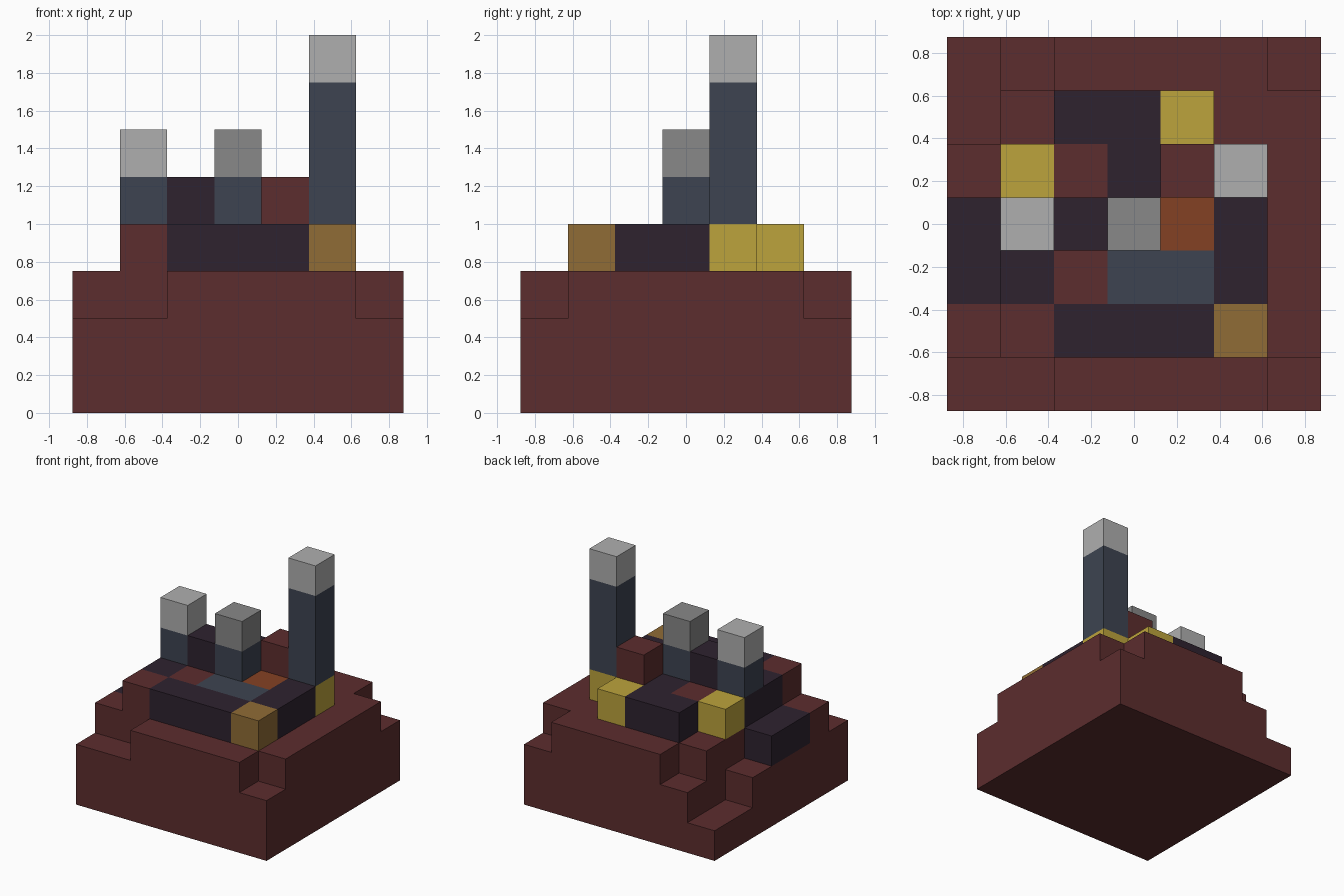
import bpy
import bmesh
from math import radians
from mathutils import Vector

cube = bpy.data.objects.get("Cube")
if cube:
    bpy.data.objects.remove(cube, do_unlink=True)

CELL = 0.25   # block size
N = 7         # blocks per side


def material(name, rgb):
    """Flat colour given as 8-bit sRGB, stored linear."""
    lin = [((c / 255 + 0.055) / 1.055) ** 2.4 for c in rgb]
    mat = bpy.data.materials.new(name)
    mat.use_nodes = True
    mat.diffuse_color = (*lin, 1)
    bsdf = mat.node_tree.nodes["Principled BSDF"]
    bsdf.inputs["Base Color"].default_value = (*lin, 1)
    bsdf.inputs["Roughness"].default_value = 0.9
    return mat


maroon = material("maroon", (92, 45, 46))
dark = material("dark_plum", (46, 34, 47))
slate = material("slate_blue", (61, 68, 81))
yellow = material("yellow", (188, 163, 60))
bronze = material("bronze", (144, 108, 54))
orange = material("burnt_orange", (132, 65, 35))
light_grey = material("light_grey", (175, 175, 175))
mid_grey = material("mid_grey", (136, 136, 136))

# Map letter -> part name and colour
PARTS = {
    "M": ("stepped_base", maroon),
    "D": ("dark_wall", dark),
    "T": ("pillars", slate),
    "P": ("pool", slate),
    "Y": ("yellow_blocks", yellow),
    "B": ("bronze_block", bronze),
    "O": ("orange_block", orange),
    "L": ("light_pillar_caps", light_grey),
    "K": ("middle_pillar_cap", mid_grey),
}

FULL, EMPTY = "M" * N, "." * N

# Layers from the ground up; each is seen from above with its back row first
LAYERS = [
    [FULL] * N,
    [".MMMMMM"] * 2 + [FULL] * 5,
    ["..MMMM.", ".MMMMMM", ".MMMMMM", "DMMMMMM", "DMMMMMM", FULL, "..MMMM."],
    [EMPTY, "..DDY..", ".YMDMY.", ".DDDOD.", ".DMPPD.", ".MDDDB.", EMPTY],
    [EMPTY, EMPTY, "....MT.", ".TDT..."],
    [EMPTY, EMPTY, ".....T.", ".L.K..."],
    [EMPTY, EMPTY, ".....T."],
    [EMPTY, EMPTY, ".....L."],
]

blocks = {
    (x, N - 1 - row, z): key
    for z, layer in enumerate(LAYERS)
    for row, line in enumerate(layer)
    for x, key in enumerate(line) if key != "."
}


def build_part(key, name, mat):
    """Join the blocks of one part, keeping only their outer faces."""
    bm = bmesh.new()
    for cell, k in blocks.items():
        if k != key:
            continue
        centre = Vector(cell) + Vector((0.5 - N / 2, 0.5 - N / 2, 0.5))
        for axis in range(3):
            for sign in (-1, 1):
                step = [0, 0, 0]
                step[axis] = sign
                if tuple(c + s for c, s in zip(cell, step)) in blocks:
                    continue
                normal = Vector(step)
                u = Vector((step[1], step[2], step[0])) / 2
                v = normal.cross(u)
                mid = centre + normal / 2
                corners = (mid - u - v, mid + u - v, mid + u + v, mid - u + v)
                bm.faces.new([bm.verts.new(p * CELL) for p in corners])
    bmesh.ops.remove_doubles(bm, verts=bm.verts, dist=0.001)
    bmesh.ops.dissolve_limit(bm, angle_limit=radians(1),
                             verts=bm.verts, edges=bm.edges)
    mesh = bpy.data.meshes.new(name)
    bm.to_mesh(mesh)
    bm.free()
    mesh.materials.append(mat)
    bpy.context.collection.objects.link(bpy.data.objects.new(name, mesh))


for key, (name, mat) in PARTS.items():
    build_part(key, name, mat)
